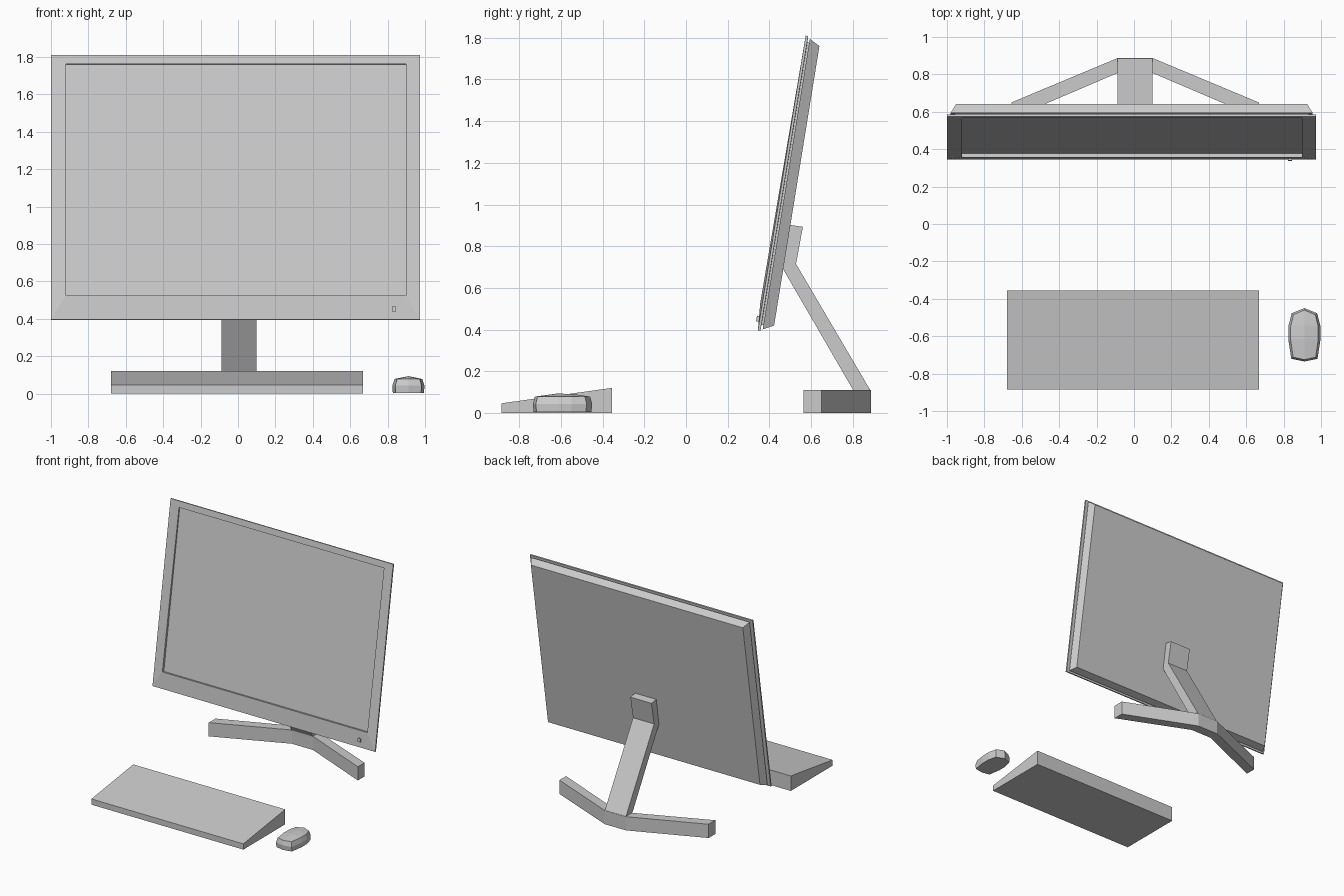
import bpy, bmesh
from mathutils import Matrix, Vector

cube = bpy.data.objects.get("Cube")
if cube:
    bpy.data.objects.remove(cube, do_unlink=True)

grey = bpy.data.materials.new("light_grey")
grey.use_nodes = True
GREY = (0.6, 0.6, 0.6, 1)
grey.diffuse_color = GREY
grey.node_tree.nodes["Principled BSDF"].inputs["Base Color"].default_value = GREY


def finish(name, bm, matrix=Matrix()):
    bmesh.ops.recalc_face_normals(bm, faces=bm.faces)
    mesh = bpy.data.meshes.new(name)
    bm.to_mesh(mesh)
    bm.free()
    mesh.materials.append(grey)
    obj = bpy.data.objects.new(name, mesh)
    obj.matrix_world = matrix
    bpy.context.scene.collection.objects.link(obj)
    return obj


def loft(rings, caps=True, cyclic=False):
    """Join rings of points with quads; cap the ends or close the loop."""
    bm = bmesh.new()
    loops = [[bm.verts.new(p) for p in ring] for ring in rings]
    pairs = list(zip(loops, loops[1:]))
    if cyclic:
        pairs.append((loops[-1], loops[0]))
    for a, b in pairs:
        for i in range(len(a)):
            j = (i + 1) % len(a)
            bm.faces.new((a[i], a[j], b[j], b[i]))
    if caps:
        bm.faces.new(loops[0])
        bm.faces.new(loops[-1])
    return bm, loops


def rect(x0, x1, v0, v1, w, w_bottom=None):
    wb = w if w_bottom is None else w_bottom
    return [(x0, v0, wb), (x1, v0, wb), (x1, v1, w), (x0, v1, w)]


def side_prism(name, x0, x1, profile):
    return finish(name, loft([[(x, y, z) for y, z in profile] for x in (x0, x1)])[0])


# Tilted display space: x across, v up the screen, w towards the back
up = Vector((0, 0.16, 0.987)).normalized()
back = Vector((0, up.z, -up.y))
tilt = Matrix.Identity(4)
for row in range(3):
    tilt[row][1] = up[row]
    tilt[row][2] = back[row]
tilt.translation = (0, 0.345, 0.395)

outer = (-1.0, 0.973, 0.0, 1.434)
inner = (-0.92, 0.897, 0.13, 1.385)

# Bezel, slightly raised along its lower inner edge
bezel = [rect(*inner, 0.014), rect(*inner, 0, -0.01),
         rect(*outer, 0), rect(*outer, 0.012)]
finish("bezel", loft(bezel, caps=False, cyclic=True)[0], tilt)
finish("screen", loft([rect(*inner, 0.01), rect(*inner, 0.013)])[0], tilt)

# Recessed seam and tapered rear shell
seam = (-0.96, 0.935, 0.03, 1.404)
finish("seam", loft([rect(*seam, 0.012), rect(*seam, 0.023)])[0], tilt)
finish("rear_shell", loft([rect(-0.98, 0.955, 0.01, 1.422, 0.022),
                           rect(-0.952, 0.927, 0.036, 1.395, 0.073)])[0], tilt)

# Power button
button = (0.824, 0.846, 0.043, 0.07)
finish("power_button", loft([rect(*button, -0.016), rect(*button, 0.004)])[0], tilt)

# Stand arm with its mounting block
side_prism("stand_arm", -0.087, 0.1,
           [(0.498, 0.902), (0.561, 0.893), (0.528, 0.715),
            (0.884, 0.11), (0.802, 0.11), (0.466, 0.69)])

# V-shaped foot
MID = 0.006
half = [(0.094, 0.887), (0.661, 0.65), (0.661, 0.565), (0.094, 0.807)]
outline = [(MID + x, y) for x, y in half] + [(MID - x, y) for x, y in reversed(half)]
finish("stand_foot", loft([[(x, y, z) for x, y in outline] for z in (0, 0.11)])[0])

# Wedge keyboard
side_prism("keyboard", -0.68, 0.667,
           [(-0.885, 0), (-0.355, 0), (-0.355, 0.12), (-0.885, 0.046)])

# Mouse: stacked outlines closed by a ridged top
CX, CY = 0.911, -0.593
right_side = [(0.0, 0.143), (0.068, 0.116), (0.086, 0.045),
              (0.086, -0.025), (0.07, -0.128), (0.0, -0.142)]
shape = right_side + [(-x, y) for x, y in right_side[-2:0:-1]]
levels = [(0.97, 0.97, 0.004), (1, 1, 0.042), (0.86, 0.93, 0.078)]
bm, loops = loft([[(CX + x * sx, CY + y * sy, z) for x, y in shape]
                  for sx, sy, z in levels], caps=False)
bm.faces.new(loops[0])
top = loops[-1]
rear_ridge = bm.verts.new((CX, CY + 0.055, 0.09))
front_ridge = bm.verts.new((CX, CY - 0.025, 0.093))
for step in (1, -1):
    t = [top[(i * step) % len(top)] for i in range(6)]
    bm.faces.new((t[0], t[1], t[2], rear_ridge))
    bm.faces.new((rear_ridge, t[2], t[3], front_ridge))
    bm.faces.new((front_ridge, t[3], t[4], t[5]))
finish("mouse", bm)
